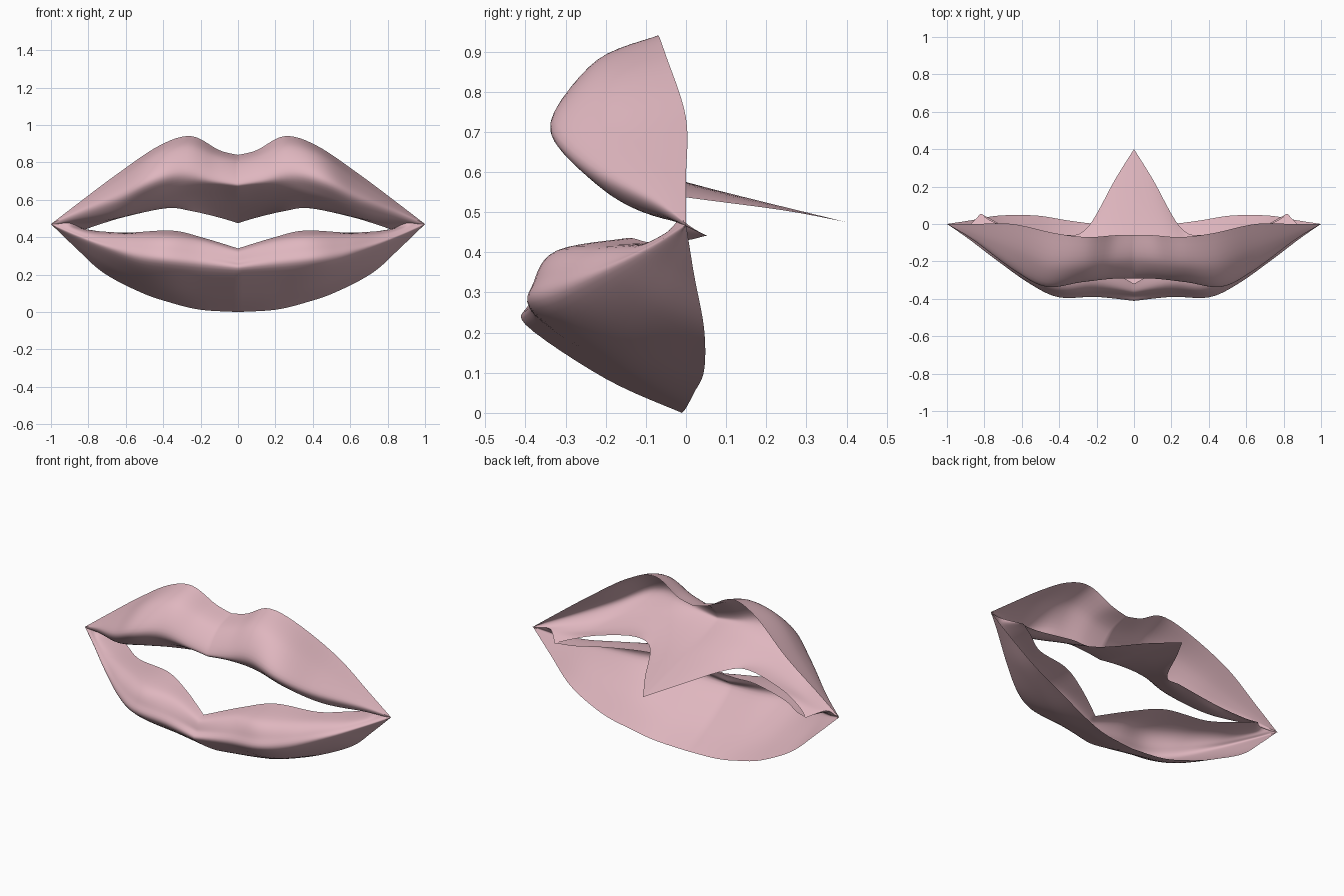
import bpy
import bmesh
import math
from mathutils import Vector

STEPS = 6  # subdivisions between neighbouring guide points

default_cube = bpy.data.objects.get("Cube")
if default_cube:
    bpy.data.objects.remove(default_cube, do_unlink=True)


def make_material(name, colour):
    material = bpy.data.materials.new(name)
    material.use_nodes = True
    material.diffuse_color = colour
    shader = material.node_tree.nodes["Principled BSDF"]
    shader.inputs["Base Color"].default_value = colour
    shader.inputs["Roughness"].default_value = 0.6
    return material


def smooth_path(points):
    """Return a dense Catmull-Rom path through the given points."""
    points = [Vector(point) for point in points]
    padded = [points[0]] + points + [points[-1]]
    path = []
    for before, start, end, after in zip(padded, padded[1:], padded[2:], padded[3:]):
        for step in range(STEPS):
            t = step / STEPS
            tangent_in = (end - before) / 2
            tangent_out = (after - start) / 2
            bend = 3 * (end - start) - 2 * tangent_in - tangent_out
            twist = 2 * (start - end) + tangent_in + tangent_out
            path.append(start + tangent_in * t + bend * t ** 2 + twist * t ** 3)
    path.append(points[-1])
    return path


def make_lip(name, guides, material):
    """Skin a sheet over guide curves listed from top to bottom, then mirror it."""
    along = [smooth_path(guide) for guide in guides]
    columns = [smooth_path(column) for column in zip(*along)]

    bm = bmesh.new()
    grid = [[bm.verts.new(point) for point in column] for column in columns]
    for left, right in zip(grid, grid[1:]):
        for row in range(len(left) - 1):
            bm.faces.new((left[row], left[row + 1], right[row + 1], right[row]))
    bmesh.ops.remove_doubles(bm, verts=bm.verts, dist=0.0005)

    mesh = bpy.data.meshes.new(name)
    bm.to_mesh(mesh)
    bm.free()
    mesh.materials.append(material)
    lip = bpy.data.objects.new(name, mesh)
    bpy.context.collection.objects.link(lip)

    mirror = lip.modifiers.new("Mirror halves", "MIRROR")
    mirror.use_clip = True
    mirror.merge_threshold = 0.001

    bpy.ops.object.select_all(action="DESELECT")
    lip.select_set(True)
    bpy.context.view_layer.objects.active = lip
    bpy.ops.object.shade_smooth_by_angle(angle=math.radians(40))
    return lip


pink = make_material("lip pink", (0.74, 0.47, 0.52, 1.0))

# Shared corner of the mouth, from the outer tip to the inner notch
tip = (1, 0, .47)
tuck = (.97, -.01, .47)
dimple = (.9, -.02, .475)
notch = (.82, .055, .44)

# Upper lip: bowed rim, rounded front, underside drawn back to a point
upper_rim = [(0, -.06, .84), (.1, -.06, .865), (.25, -.07, .94),
             (.42, -.05, .89), (.65, 0, .735), (.85, 0, .585), tip]
upper_brow = [(0, -.19, .8), (.12, -.2, .83), (.27, -.22, .88),
              (.45, -.22, .83), (.65, -.14, .69), (.85, -.06, .56), tip]
upper_front = [(0, -.285, .7), (.12, -.29, .72), (.28, -.31, .755),
               (.47, -.335, .71), (.65, -.24, .62), (.86, -.085, .53), tip]
upper_under = [(0, -.25, .655), (.12, -.25, .665), (.3, -.27, .67),
               (.48, -.27, .62), (.66, -.19, .545), (.86, -.065, .495), tuck]
upper_inside = [(0, 0, .575), (.1, -.03, .58), (.28, -.15, .6),
                (.48, -.16, .56), (.67, -.1, .5), (.85, -.02, .475), dimple]
upper_edge = [(0, .4, .475), (.1, .24, .505), (.25, -.02, .54),
              (.38, -.06, .555), (.6, -.04, .51), (.75, .01, .465), notch]
make_lip("upper_lip", [upper_rim, upper_brow, upper_front,
                       upper_under, upper_inside, upper_edge], pink)

# Lower lip: mouth edge, full front and a flat slope back to the bottom rim
lower_edge = [(0, -.32, .34), (.18, -.22, .395), (.35, -.15, .435),
              (.58, -.09, .425), (.72, 0, .43), (.8, .045, .44), notch]
lower_top = [(0, -.365, .32), (.2, -.32, .38), (.38, -.32, .405),
             (.58, -.22, .41), (.75, -.11, .42), (.87, -.04, .45), dimple]
lower_front = [(0, -.385, .27), (.2, -.37, .31), (.4, -.375, .33),
               (.57, -.29, .355), (.74, -.17, .385), (.88, -.07, .43), tuck]
lower_ridge = [(0, -.4, .22), (.2, -.375, .235), (.4, -.375, .255),
               (.55, -.31, .28), (.73, -.19, .345), (.88, -.08, .41), tip]
lower_slope = [(0, -.2, .085), (.2, -.18, .1), (.38, -.18, .13),
               (.53, -.14, .175), (.72, -.08, .265), (.87, -.03, .37), tip]
lower_rim = [(0, -.01, 0), (.2, 0, .012), (.36, .02, .05),
             (.52, .045, .105), (.72, .045, .21), (.87, .02, .345), tip]
make_lip("lower_lip", [lower_edge, lower_top, lower_front,
                       lower_ridge, lower_slope, lower_rim], pink)
